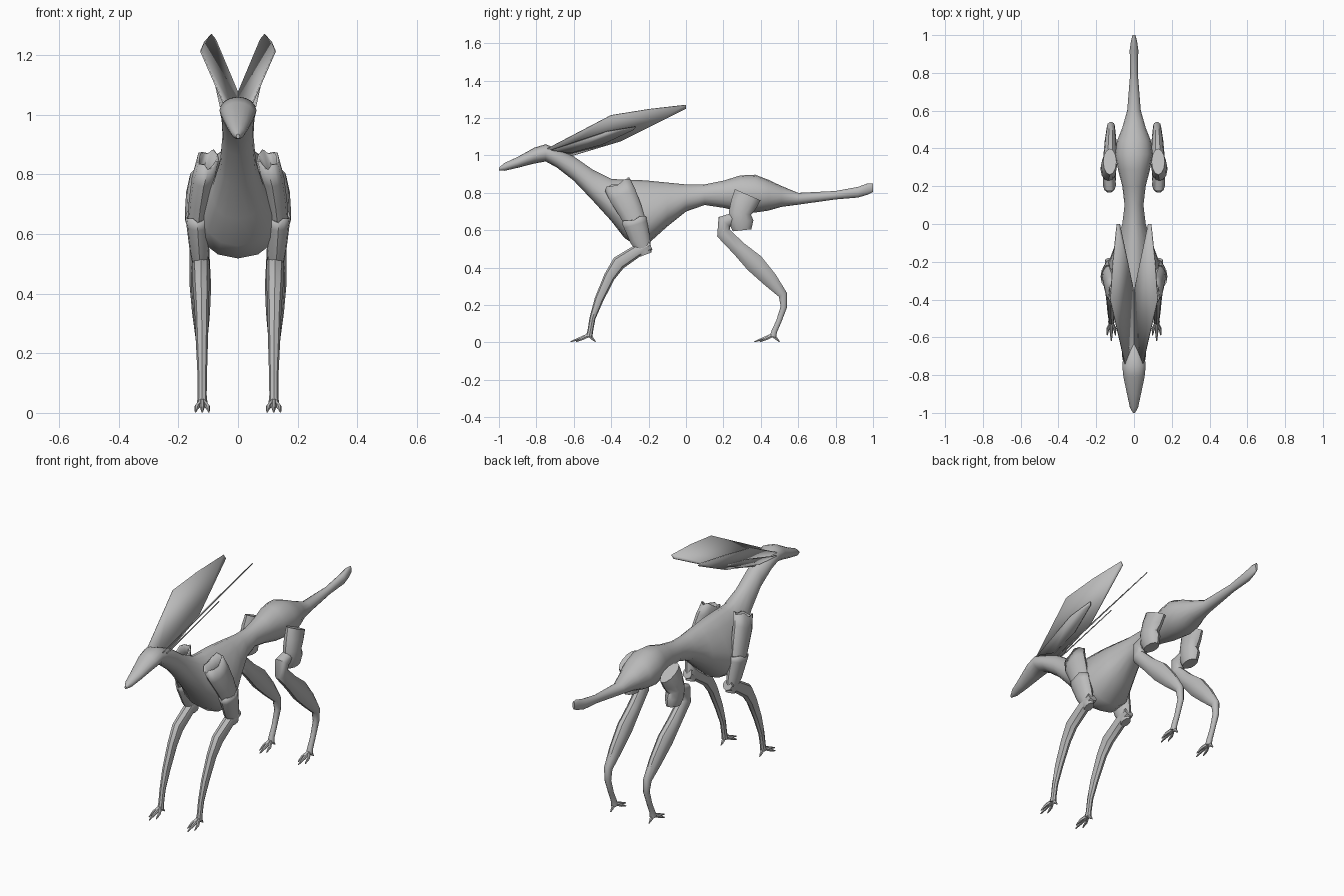
import bpy, bmesh, math
from mathutils import Vector

if "Cube" in bpy.data.objects:
    bpy.data.objects.remove(bpy.data.objects["Cube"])

grey = bpy.data.materials.new("plain grey")
grey.use_nodes = True
colour = (0.5, 0.5, 0.5, 1)
grey.diffuse_color = colour
grey.node_tree.nodes["Principled BSDF"].inputs["Base Color"].default_value = colour


def finish(name, bm, mirror=True, thickness=0, angle=40):
    """Turn a bmesh into a shaded object, optionally mirrored and thickened."""
    bmesh.ops.recalc_face_normals(bm, faces=bm.faces)
    mesh = bpy.data.meshes.new(name)
    bm.to_mesh(mesh)
    bm.free()
    mesh.materials.append(grey)
    obj = bpy.data.objects.new(name, mesh)
    bpy.context.collection.objects.link(obj)
    bpy.ops.object.select_all(action="DESELECT")
    obj.select_set(True)
    bpy.context.view_layer.objects.active = obj
    bpy.ops.object.shade_smooth_by_angle(angle=math.radians(angle))
    if thickness:
        solid = obj.modifiers.new("Thickness", "SOLIDIFY")
        solid.thickness = thickness
    if mirror:
        mod = obj.modifiers.new("Mirror", "MIRROR")
        mod.use_clip = False
        mod.use_mirror_merge = False
    return obj


def loft(bm, rings, sides=12, tilt=True, open_start=False, pear=None, ragged=0):
    """Skin rings of (x, y, z, half width, half depth) along a path."""
    loops = []
    for i, (x, y, z, rx, rd) in enumerate(rings):
        centre = Vector((x, y, z))
        up = Vector((0, 0, 1))
        if tilt:
            before = Vector(rings[max(i - 1, 0)][:3])
            after = Vector(rings[min(i + 1, len(rings) - 1)][:3])
            up = (after - before).cross(Vector((1, 0, 0))).normalized()
        loop = []
        for k in range(sides):
            a = math.tau * k / sides
            c, s = math.cos(a), math.sin(a)
            width = rx * (1 - pear(y) * s) if pear else rx
            point = centre + Vector((c * width, 0, 0)) + up * (s * rd)
            if ragged and i == 0:
                point.z += ragged * (k % 3 - 1)
            loop.append(bm.verts.new(point))
        loops.append(loop)
    for a, b in zip(loops, loops[1:]):
        for k in range(sides):
            n = (k + 1) % sides
            bm.faces.new((a[k], a[n], b[n], b[k]))
    if not open_start:
        bm.faces.new(loops[0])
    bm.faces.new(loops[-1])


def tube(name, rings, thickness=0, **options):
    bm = bmesh.new()
    loft(bm, rings, **options)
    return finish(name, bm, thickness=thickness)


# Head, neck, trunk and tail: y, top, bottom, half width
outline = [
    (-1, .935, .92, .006), (-.97, .96, .918, .022), (-.9, .992, .934, .037),
    (-.81, 1.042, .957, .056), (-.75, 1.06, .968, .062), (-.69, 1.035, .935, .055),
    (-.6, .995, .865, .052), (-.5, .925, .76, .06), (-.4, .875, .65, .085),
    (-.33, .87, .56, .115), (-.27, .87, .518, .13), (-.2, .865, .53, .128),
    (-.1, .855, .62, .095), (0, .845, .7, .062), (.1, .845, .735, .05),
    (.2, .865, .72, .062), (.29, .893, .7, .085), (.37, .897, .695, .1),
    (.44, .87, .705, .09), (.51, .837, .725, .062), (.6, .8, .737, .036),
    (.8, .81, .765, .02), (.92, .832, .775, .023), (.97, .85, .79, .016),
    (1, .85, .805, .007)]
bm = bmesh.new()
loft(bm, [(0, y, (t + b) / 2, w, (t - b) / 2) for y, t, b, w in outline],
     sides=16, tilt=False, pear=lambda y: max(0, .4 - abs(y + .25)))
finish("body", bm, mirror=False, angle=50)

# Front legs: hollow shoulder sleeve, elbow cuff and slim foreleg
tube("shoulder_sleeve", [
    (.1, -.365, .85, .038, .075), (.115, -.34, .79, .04, .075),
    (.127, -.3, .71, .038, .066), (.133, -.275, .65, .036, .058)],
    thickness=.008, open_start=True, ragged=.008)
tube("elbow_cuff", [
    (.135, -.278, .66, .042, .068), (.135, -.27, .63, .038, .064),
    (.13, -.245, .55, .033, .055), (.125, -.215, .47, .022, .032)],
    thickness=.006, open_start=True, ragged=.006)
tube("foreleg", [
    (.125, -.19, .52, .028, .028), (.125, -.26, .49, .03, .033),
    (.124, -.36, .425, .028, .038), (.122, -.41, .35, .024, .03),
    (.121, -.465, .23, .02, .024), (.12, -.5, .13, .016, .016),
    (.12, -.512, .06, .015, .015), (.12, -.518, .03, .018, .018)], sides=8)

# Hind legs: thigh and crooked shin
tube("thigh", [
    (.128, .33, .79, .035, .075), (.132, .308, .74, .042, .07),
    (.135, .288, .69, .042, .06), (.135, .295, .645, .042, .066),
    (.132, .3, .6, .032, .05)])
tube("hind_shin", [
    (.132, .27, .67, .03, .03), (.13, .205, .645, .035, .042),
    (.13, .2, .585, .032, .04), (.128, .285, .5, .034, .042),
    (.126, .365, .425, .036, .054), (.124, .45, .335, .03, .043),
    (.122, .518, .255, .021, .025), (.12, .523, .19, .016, .018),
    (.12, .495, .11, .014, .015), (.12, .472, .06, .015, .016),
    (.12, .465, .03, .018, .018)], sides=10)

# Feet: three splayed front toes and one rear claw each
for name, ankle in (("front_foot", -.518), ("hind_foot", .465)):
    bm = bmesh.new()
    for spread, reach in ((-.022, -.07), (0, -.1), (.022, -.07), (0, .035)):
        loft(bm, [(.12, ankle, .04, .01, .012),
                  (.12 + spread * .8, ankle + reach * .5, .021, .009, .009),
                  (.12 + spread, ankle + reach, .004, .003, .003)], sides=6)
    finish(name, bm)


# Ears: thin flat blades on one slanted plane
def blade(name, outline, offset=0):
    bm = bmesh.new()
    bm.faces.new([bm.verts.new((.82 * (z - 1.07) - .2 * (y + .35) + offset, y, z))
                  for y, z in outline])
    finish(name, bm, thickness=.005)


blade("large_ear", [(-.74, 1.035), (-.4, 1.213), (-.2, 1.245), (0, 1.268),
                    (0, 1.25), (-.35, 1.075), (-.6, 1.0), (-.7, 1.0)])
blade("small_ear", [(-.72, 1.03), (-.42, 1.13), (-.27, 1.155), (-.28, 1.14),
                    (-.45, 1.06), (-.62, 1.015)], .016)
